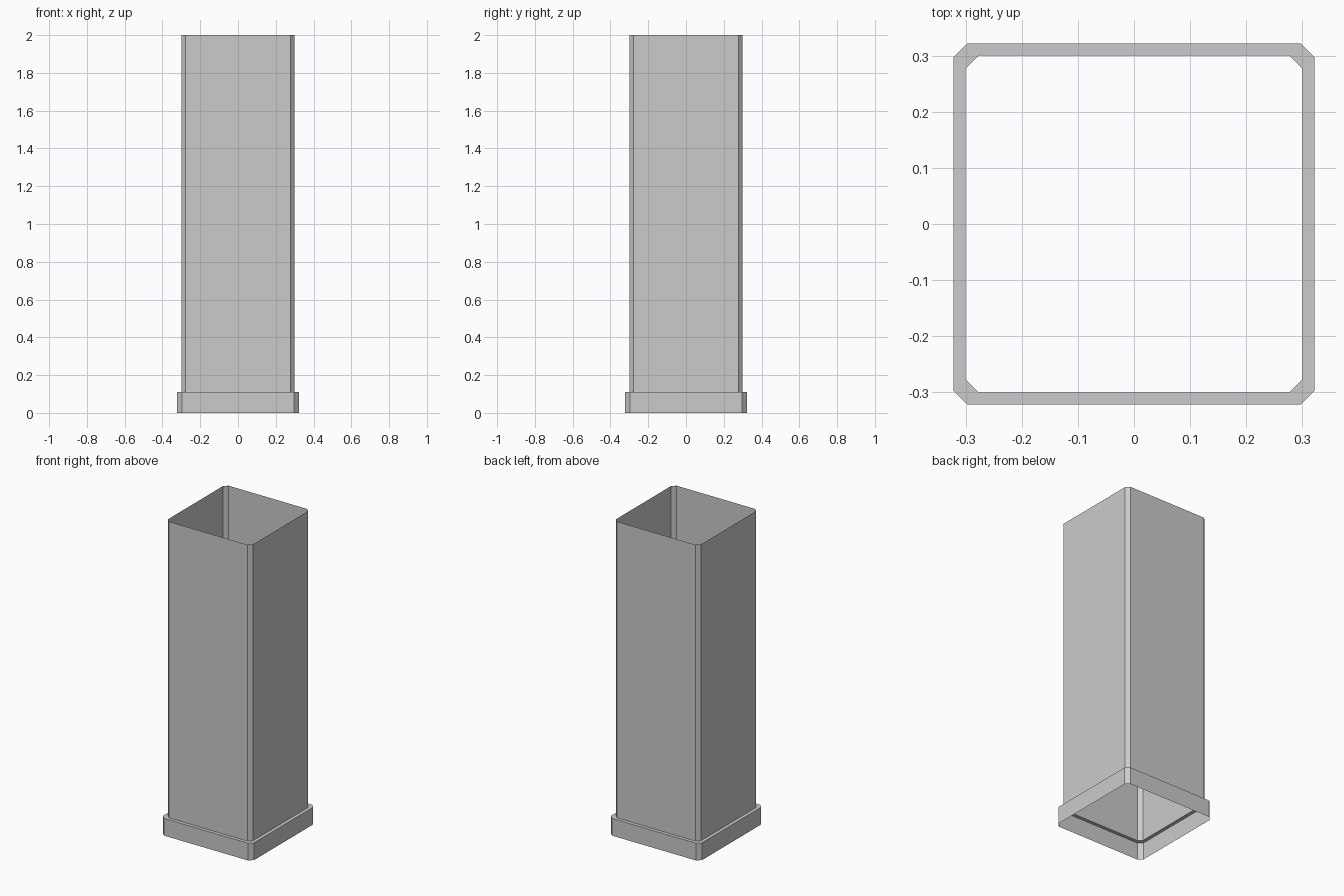
import bpy, bmesh

if "Cube" in bpy.data.objects:
    bpy.data.objects.remove(bpy.data.objects["Cube"])


def ring(bm, half, inner, z):
    # Chamfered square loop of eight vertices
    pts = [(half, -inner), (half, inner), (inner, half), (-inner, half),
           (-half, inner), (-half, -inner), (-inner, -half), (inner, -half)]
    return [bm.verts.new((x, y, z)) for x, y in pts]


# Open shell: flared base collar, narrow ledge, then the tall shaft
levels = [(0.322, 0.297, 0.0), (0.322, 0.297, 0.11),
          (0.30, 0.277, 0.11), (0.30, 0.277, 2.0)]

bm = bmesh.new()
rings = [ring(bm, *level) for level in levels]
for low, high in zip(rings, rings[1:]):
    for i in range(8):
        j = (i + 1) % 8
        bm.faces.new((low[i], low[j], high[j], high[i]))

mesh = bpy.data.meshes.new("square_column")
bm.to_mesh(mesh)
bm.free()
column = bpy.data.objects.new("square_column", mesh)
bpy.context.collection.objects.link(column)
